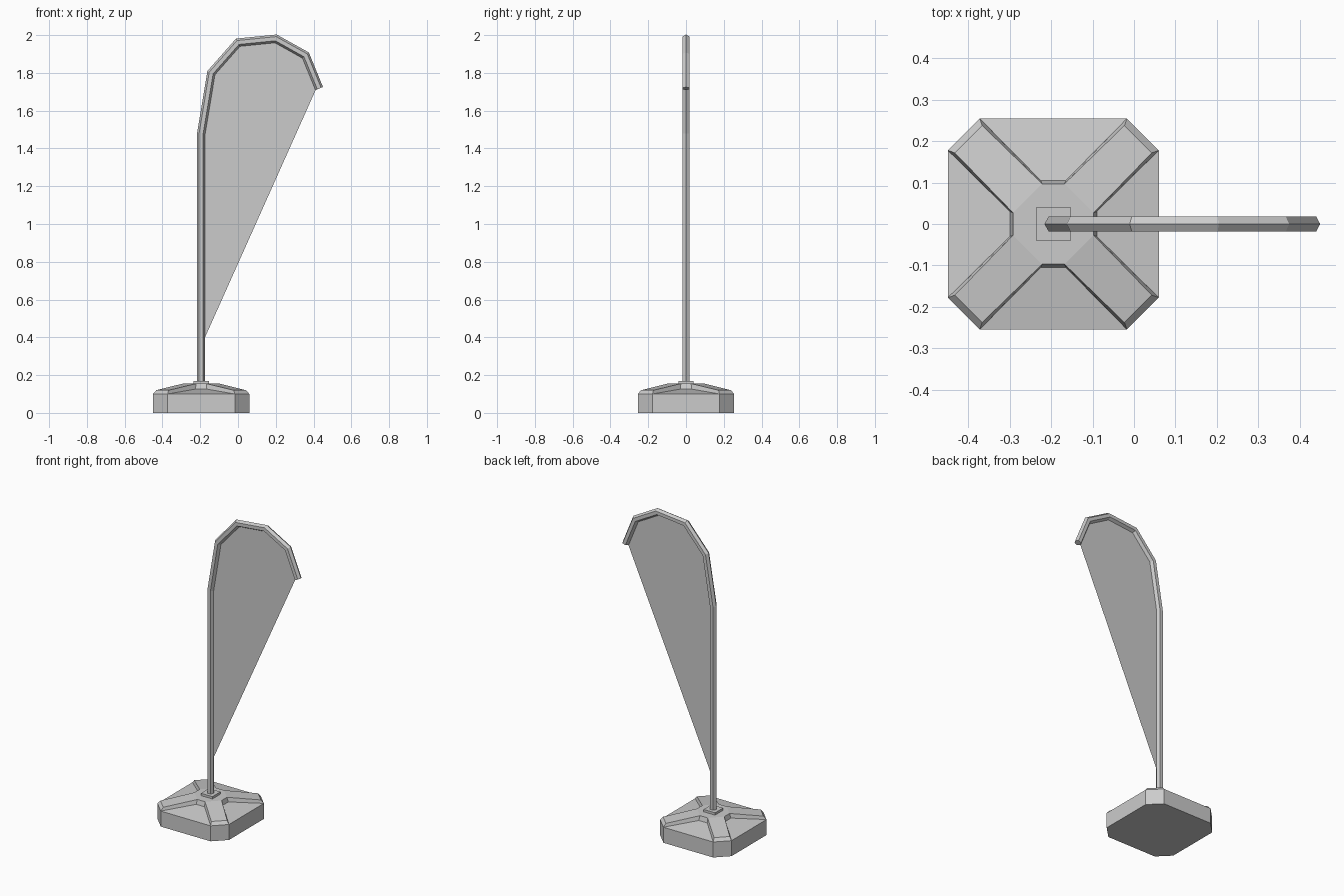
import bpy, bmesh
from math import pi, cos, sin
from mathutils import Vector, Matrix

cube = bpy.data.objects.get("Cube")
if cube:
    bpy.data.objects.remove(cube)

grey = bpy.data.materials.new("plain grey")
grey.use_nodes = True
COLOUR = (0.6, 0.6, 0.6, 1)
grey.diffuse_color = COLOUR
grey.node_tree.nodes["Principled BSDF"].inputs["Base Color"].default_value = COLOUR

POLE_X = -0.195
RADIUS = 0.0215


def finish(name, bm, solid=True):
    if solid:
        bmesh.ops.recalc_face_normals(bm, faces=bm.faces)
    mesh = bpy.data.meshes.new(name)
    bm.to_mesh(mesh)
    bm.free()
    mesh.materials.append(grey)
    obj = bpy.data.objects.new(name, mesh)
    bpy.context.collection.objects.link(obj)
    return obj


# Weighted base: octagonal block with sunken side panels and raised corner ribs
bm = bmesh.new()


def ring(reach, half, z):
    verts = []
    for k in range(4):
        turn = Matrix.Rotation(k * pi / 2, 3, 'Z')
        for y in (-half, half):
            verts.append(bm.verts.new(turn @ Vector((reach, y, z))))
    return verts


floor = ring(0.255, 0.178, 0)
rim = ring(0.255, 0.178, 0.1)
panel = ring(0.105, 0.03, 0.126)
rib = ring(0.238, 0.172, 0.12)
crown = ring(0.097, 0.027, 0.155)
bm.faces.new(floor)
bm.faces.new(crown)
for i in range(8):
    j = (i + 1) % 8
    bm.faces.new((floor[i], floor[j], rim[j], rim[i]))
    bm.faces.new((rim[i], rib[i], crown[i], panel[i]))
    if i % 2 == 0:
        bm.faces.new((rim[i], rim[j], panel[j], panel[i]))
        bm.faces.new((panel[i], panel[j], crown[j], crown[i]))
    else:
        bm.faces.new((rim[i], rim[j], rib[j], rib[i]))
        bm.faces.new((rib[i], rib[j], crown[j], crown[i]))
finish("weighted_base", bm).location.x = POLE_X

# Square collar around the foot of the pole
bm = bmesh.new()
bmesh.ops.create_cube(bm, size=1, matrix=Matrix.Diagonal((0.082, 0.082, 0.03, 1)))
finish("pole_collar", bm).location = (POLE_X, 0, 0.155)

# Bent hexagonal pole, swept along its centre line with mitred joints
path = [Vector((x, 0, z)) for x, z in (
    (POLE_X, 0.15), (POLE_X, 1.48), (-0.142, 1.80), (0, 1.961),
    (0.2, 1.981), (0.358, 1.893), (0.43, 1.717))]


def miter(i):
    """Outward direction at a path point, lengthened to keep the width."""
    normals = []
    for a, b in ((i - 1, i), (i, i + 1)):
        if a >= 0 and b < len(path):
            d = (path[b] - path[a]).normalized()
            normals.append(Vector((-d.z, 0, d.x)))
    n = sum(normals, Vector()).normalized()
    return n / n.dot(normals[0])


bm = bmesh.new()
loops = []
for i, p in enumerate(path):
    out = miter(i) * RADIUS
    loops.append([bm.verts.new(p + out * cos(k * pi / 3)
                               + Vector((0, RADIUS * sin(k * pi / 3), 0)))
                  for k in range(6)])
for a, b in zip(loops, loops[1:]):
    for k in range(6):
        n = (k + 1) % 6
        bm.faces.new((a[k], a[n], b[n], b[k]))
bm.faces.new(loops[0])
bm.faces.new(loops[-1])
finish("bent_pole", bm)

# Feather-shaped cloth stretched inside the bend
bm = bmesh.new()
edge = [p - miter(i) * RADIUS * 0.95 for i, p in enumerate(path)]
edge[0].z = 0.4
bm.faces.new([bm.verts.new(p) for p in reversed(edge)])
finish("flag_cloth", bm, solid=False)
